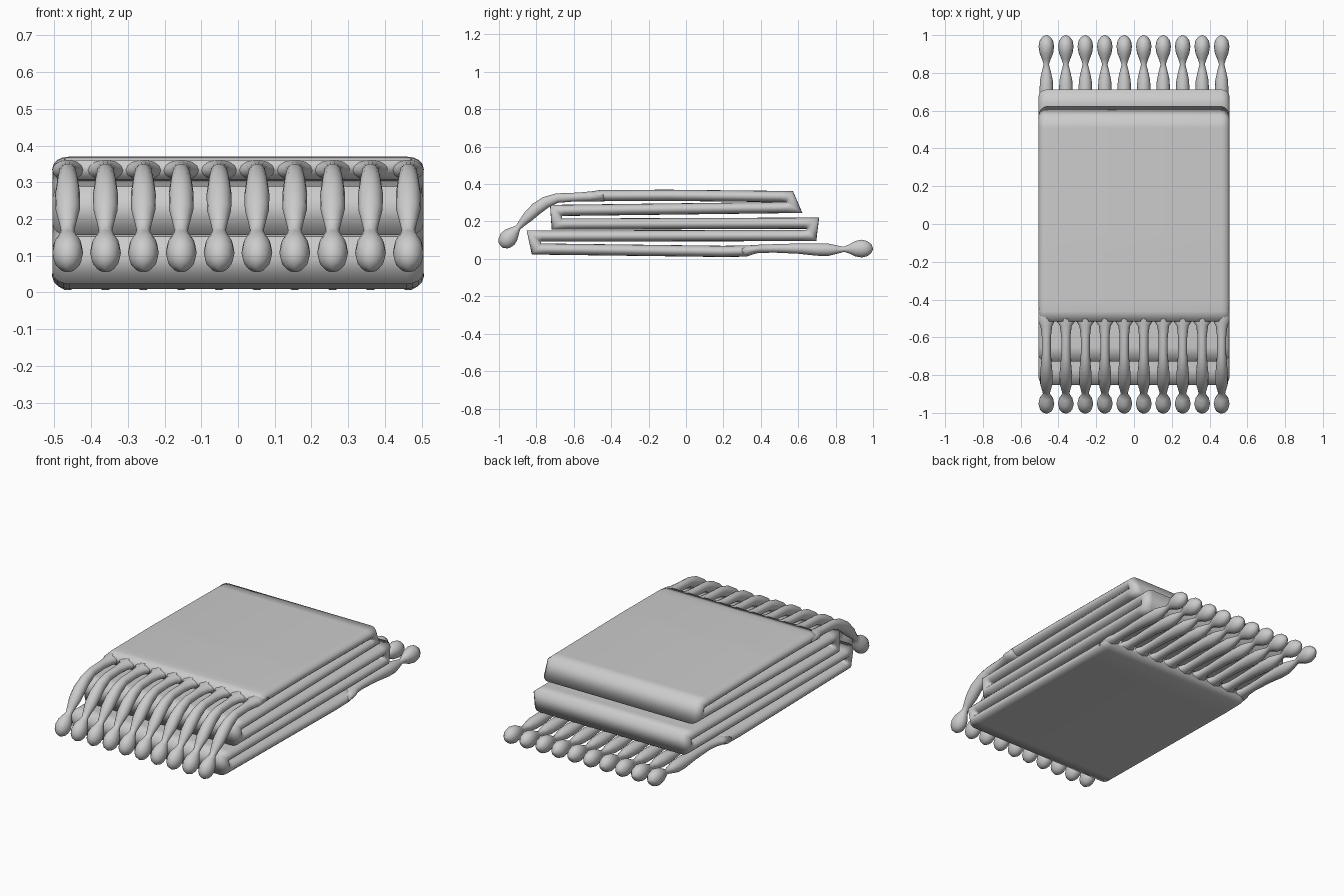
import bpy, bmesh, math
from mathutils import Vector


def sweep(name, path, profile, wide, thick, x=0.0):
    """Sweep a unit profile along a (y, z) path with mitred corners."""
    bm = bmesh.new()
    pts = [Vector(p) for p in path]
    rings = []
    for i, p in enumerate(pts):
        a = (p - pts[i - 1]).normalized() if i else None
        b = (pts[i + 1] - p).normalized() if i < len(pts) - 1 else None
        a, b = a or b, b or a
        t = (a + b).normalized()
        n = Vector((-t.y, t.x)) / max(t.dot(a), 0.4)
        ring = []
        for u, v in profile(wide[i], thick[i]):
            q = p + n * v
            ring.append(bm.verts.new((x + u, q.x, q.y)))
        rings.append(ring)
    k = len(rings[0])
    for r, s in zip(rings, rings[1:]):
        for j in range(k):
            bm.faces.new((r[j], r[(j + 1) % k], s[(j + 1) % k], s[j]))
    bm.faces.new(rings[0])
    bm.faces.new(rings[-1])
    bmesh.ops.recalc_face_normals(bm, faces=bm.faces)
    me = bpy.data.meshes.new(name)
    bm.to_mesh(me)
    bm.free()
    me.shade_smooth()
    ob = bpy.data.objects.new(name, me)
    bpy.context.collection.objects.link(ob)
    return ob


def ellipse(w, t, n=14):
    return [(w * math.cos(2 * math.pi * i / n), t * math.sin(2 * math.pi * i / n))
            for i in range(n)]


def slab(w, t, n=8, edge=0.045):
    # flat strip with rounded long edges
    right = [(w - edge + edge * math.cos(a), t * math.sin(a))
             for a in [-math.pi / 2 + math.pi * i / n for i in range(n + 1)]]
    return right + [(-u, -v) for u, v in right]


# Folded cloth: five layers joined by four folds
corners = [(-0.515, 0.333), (-0.46, 0.338), (-0.1, 0.34), (0.552, 0.333), (0.577, 0.275),
           (-0.695, 0.259), (-0.69, 0.186), (0.678, 0.191), (0.67, 0.125),
           (-0.815, 0.122), (-0.80, 0.053), (0.2, 0.04), (0.32, 0.042), (0.375, 0.052)]
path = [corners[0]]
for a, b in zip(corners, corners[1:]):
    va, vb = Vector(a), Vector(b)
    length = (vb - va).length
    if length > 0.3:  # support loops beside the folds
        d = (vb - va).normalized() * 0.045
        path += [tuple(va + d), tuple(vb - d)]
    path.append(b)
wide = [0.505] * len(path)
thick = [0.03] * len(path)
thick[0], thick[-1] = 0.026, 0.022
sweep("folded_cloth", path, slab, wide, thick)

# Tassels: (y, z, half width, half thickness) along each strand
front = [(-0.44, 0.336, 0.045, 0.028), (-0.50, 0.334, 0.053, 0.028),
         (-0.517, 0.333, 0.047, 0.028), (-0.54, 0.332, 0.031, 0.026),
         (-0.60, 0.330, 0.024, 0.024), (-0.69, 0.325, 0.024, 0.026),
         (-0.75, 0.302, 0.029, 0.032), (-0.80, 0.268, 0.034, 0.034),
         (-0.845, 0.225, 0.033, 0.030), (-0.88, 0.188, 0.023, 0.020),
         (-0.898, 0.167, 0.018, 0.016), (-0.914, 0.150, 0.026, 0.028),
         (-0.933, 0.130, 0.038, 0.043), (-0.952, 0.108, 0.042, 0.049),
         (-0.968, 0.086, 0.037, 0.042), (-0.978, 0.070, 0.024, 0.028),
         (-0.983, 0.062, 0.004, 0.004)]
back = [(0.30, 0.042, 0.045, 0.026), (0.36, 0.050, 0.053, 0.024),
        (0.375, 0.052, 0.047, 0.023), (0.40, 0.054, 0.031, 0.023),
        (0.47, 0.056, 0.026, 0.023), (0.60, 0.055, 0.031, 0.028),
        (0.70, 0.050, 0.036, 0.034), (0.76, 0.049, 0.034, 0.034),
        (0.81, 0.050, 0.023, 0.022), (0.845, 0.051, 0.014, 0.014),
        (0.875, 0.053, 0.024, 0.026), (0.905, 0.054, 0.036, 0.042),
        (0.94, 0.055, 0.041, 0.049), (0.97, 0.055, 0.036, 0.041),
        (0.99, 0.055, 0.022, 0.025), (1.0, 0.055, 0.004, 0.004)]
for i in range(10):
    x = -0.464 + 0.928 * i / 9
    for label, strand in (("front_tassel", front), ("back_tassel", back)):
        # keep the flared root inside the cloth edge
        limit = 0.505 - abs(x)
        sweep(f"{label}_{i + 1}", [s[:2] for s in strand], ellipse,
              [min(s[2], max(limit, 0.042)) for s in strand],
              [s[3] for s in strand], x)
